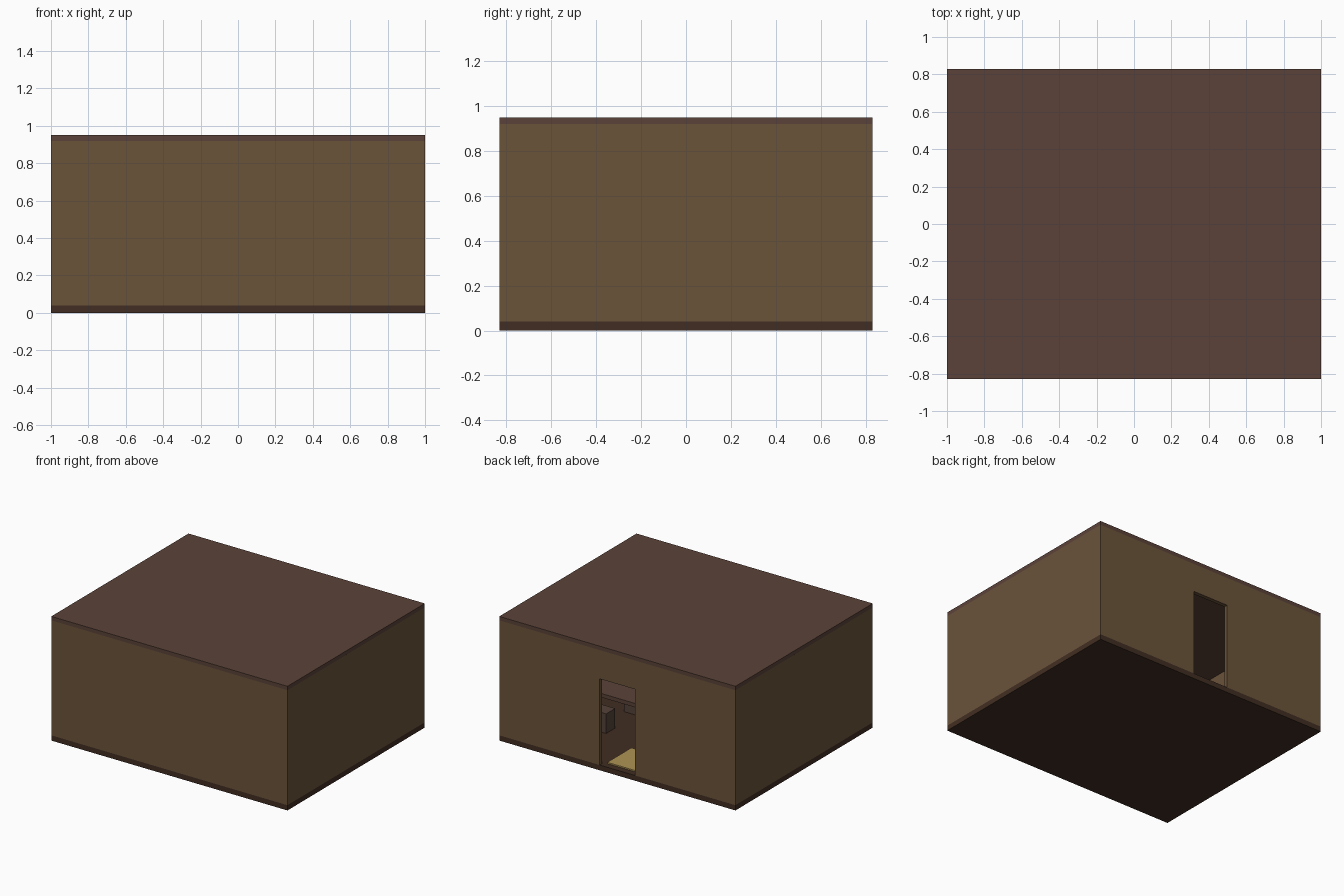
import bpy

if "Cube" in bpy.data.objects:
    bpy.data.objects.remove(bpy.data.objects["Cube"])


def material(name, rgb):
    m = bpy.data.materials.new(name)
    m.diffuse_color = (*rgb, 1)
    m.use_nodes = True
    m.node_tree.nodes["Principled BSDF"].inputs["Base Color"].default_value = m.diffuse_color
    return m


WALL = material("wall_brown", (0.147, 0.087, 0.042))
ROOF = material("roof_brown", (0.105, 0.055, 0.041))
FLOOR = material("floor_dark", (0.053, 0.027, 0.016))
MAT = material("mat_yellow", (0.42, 0.29, 0.09))
WOOD = material("stool_wood", (0.09, 0.055, 0.04))


def box(name, x, y, z, mat):
    """Box from (min, max) ranges on each axis."""
    bpy.ops.mesh.primitive_cube_add(size=1, location=[sum(r) / 2 for r in (x, y, z)])
    ob = bpy.context.object
    ob.name = name
    ob.scale = [r[1] - r[0] for r in (x, y, z)]
    bpy.ops.object.transform_apply(location=False, rotation=False, scale=True)
    ob.data.materials.append(mat)
    return ob


W, D, H, T = 1.0, 0.83, 0.95, 0.03
FZ, CZ = 0.04, 0.92      # floor top, roof underside
DOOR, DOOR_TOP = 0.15, 0.70

# Floor and roof slabs
box("floor", (-W, W), (-D, D), (0, FZ), FLOOR)
box("roof", (-W, W), (-D, D), (CZ, H), ROOF)

# Solid walls
box("front_wall", (-W, W), (-D, -D + T), (FZ, CZ), WALL)
for side, a, b in (("left", -W, -W + T), ("right", W - T, W)):
    box(side + "_wall", (a, b), (-D + T, D - T), (FZ, CZ), WALL)

# Back wall with its doorway cut through
back = box("back_wall", (-W, W), (D - T, D), (FZ, CZ), WALL)
cutter = box("door_cutter", (-DOOR, DOOR), (D - 0.2, D + 0.2), (-0.1, DOOR_TOP), WALL)
cutter.hide_render = True
cutter.hide_set(True)
cut = back.modifiers.new("doorway", 'BOOLEAN')
cut.operation = 'DIFFERENCE'
cut.solver = 'EXACT'
cut.object = cutter

# Door mat just inside the doorway
box("door_mat", (-0.12, 0.12), (0.49, 0.78), (FZ, 0.05), MAT)

# Table on a pedestal, with a stool on each long side
box("table_top", (0.15, 0.75), (-0.32, 0.23), (0.22, 0.25), ROOF)
box("table_pedestal", (0.385, 0.515), (-0.11, 0.015), (FZ, 0.22), WOOD)
for name, y in (("back_stool", 0.27), ("front_stool", -0.47)):
    box(name, (0.41, 0.52), (y, y + 0.11), (FZ, 0.19), WOOD)
